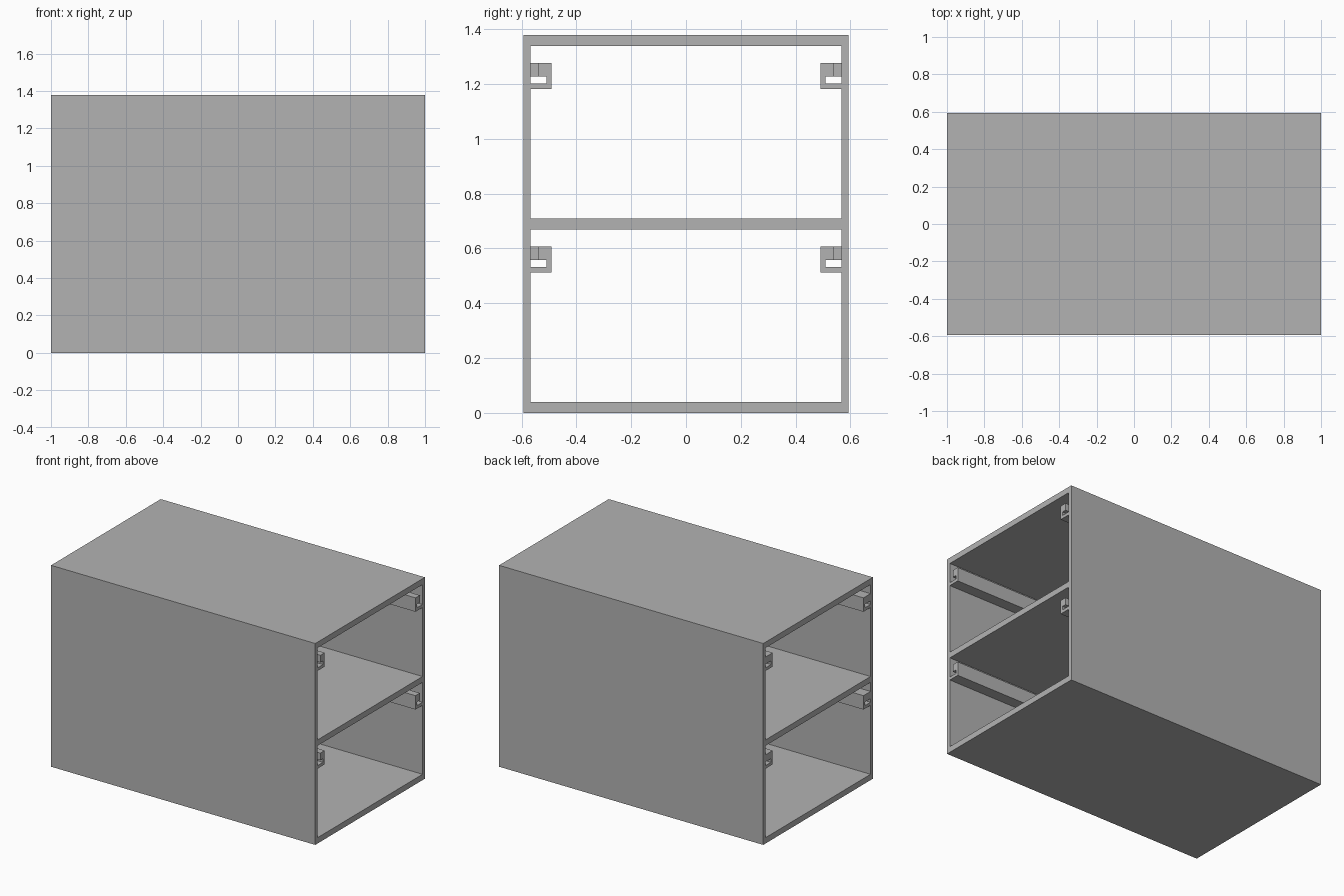
import bpy
import bmesh

cube = bpy.data.objects.get("Cube")
if cube:
    bpy.data.objects.remove(cube, do_unlink=True)

HALF_X, HALF_Y, HEIGHT = 1.0, 0.593, 1.378
INNER_Y = 0.567      # inside face of the side walls
BOARD = 0.04         # thickness of the horizontal boards
TIER = (HEIGHT - BOARD) / 2
NOTCH_X = 0.9        # the rails are open on top beyond this

grey = bpy.data.materials.new("plain grey")
grey.use_nodes = True
colour = (0.45, 0.45, 0.45, 1)
grey.diffuse_color = colour
grey.node_tree.nodes["Principled BSDF"].inputs["Base Color"].default_value = colour


def extrude_x(name, profile, x0=-HALF_X, x1=HALF_X):
    """Extrude a closed (y, z) profile along x."""
    bm = bmesh.new()
    face = bm.faces.new([bm.verts.new((x0, y, z)) for y, z in profile])
    grown = bmesh.ops.extrude_face_region(bm, geom=[face])
    verts = [v for v in grown["geom"] if isinstance(v, bmesh.types.BMVert)]
    bmesh.ops.translate(bm, verts=verts, vec=(x1 - x0, 0, 0))
    bmesh.ops.recalc_face_normals(bm, faces=bm.faces)
    mesh = bpy.data.meshes.new(name)
    bm.to_mesh(mesh)
    bm.free()
    mesh.materials.append(grey)
    obj = bpy.data.objects.new(name, mesh)
    bpy.context.collection.objects.link(obj)
    return obj


def rect(y0, y1, z0, z1):
    return [(y0, z0), (y1, z0), (y1, z1), (y0, z1)]


# Horizontal boards between the side walls
for i, name in enumerate(("bottom_board", "middle_shelf", "top_board")):
    extrude_x(name, rect(-INNER_Y, INNER_Y, i * TIER, i * TIER + BOARD))

for side, label in ((-1, "front"), (1, "back")):
    # Side wall
    extrude_x(label + "_wall", rect(side * INNER_Y, side * HALF_Y, 0, HEIGHT))

    # Hooked drawer rails with a filler closing the upper channel
    for i, level in enumerate(("lower", "upper")):
        z = 0.512 + i * TIER
        hook = [(INNER_Y, 0), (0.491, 0), (0.491, 0.095), (0.538, 0.095),
                (0.538, 0.046), (0.509, 0.046), (0.509, 0.021), (INNER_Y, 0.021)]
        extrude_x(f"{level}_{label}_rail", [(side * y, z + h) for y, h in hook])
        extrude_x(f"{level}_{label}_rail_filler",
                  rect(side * 0.538, side * INNER_Y, z + 0.046, z + 0.095),
                  -HALF_X, NOTCH_X)
